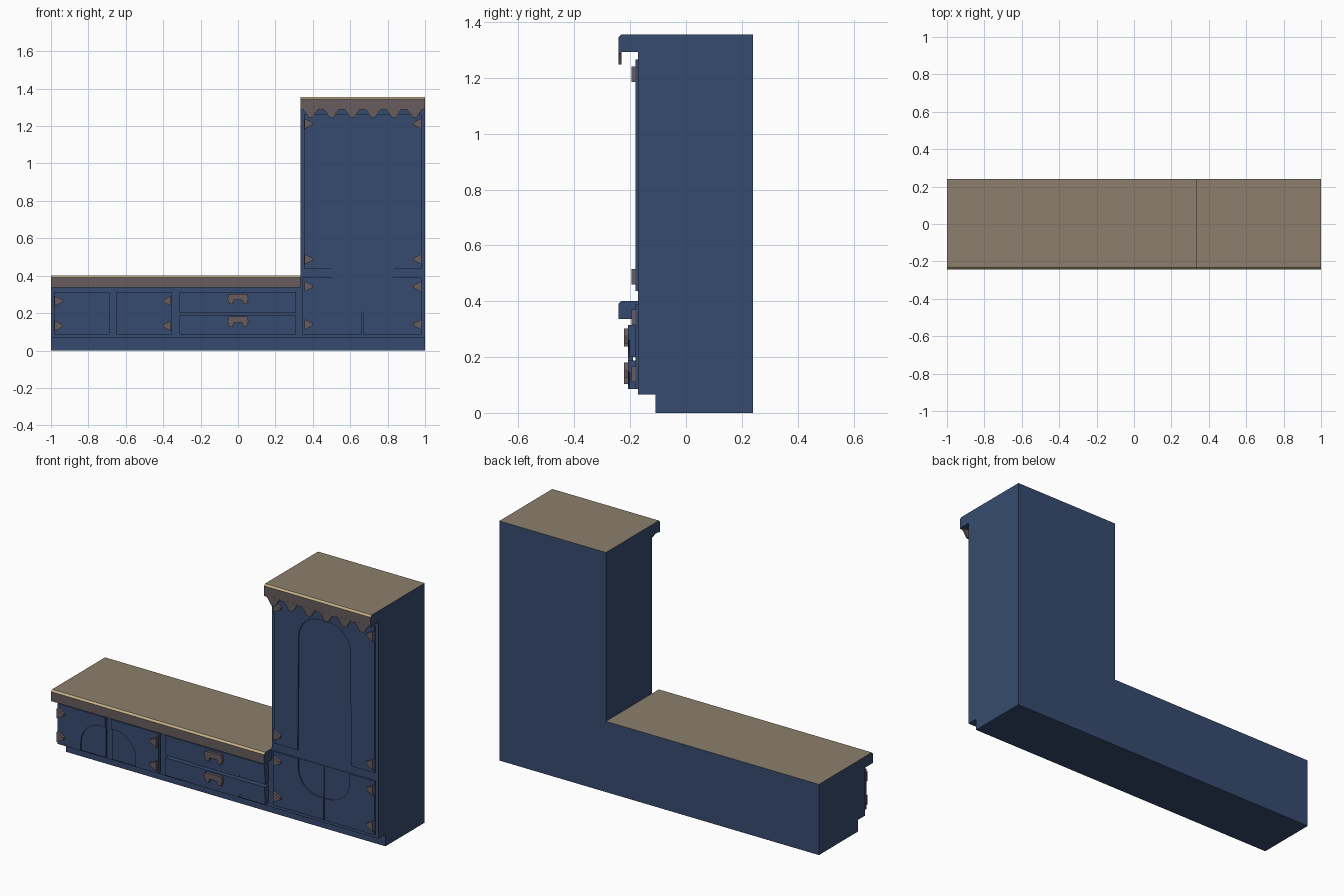
import bpy, bmesh, math

if "Cube" in bpy.data.objects:
    bpy.data.objects.remove(bpy.data.objects["Cube"])


def mat(name, rgb):
    m = bpy.data.materials.new(name)
    m.diffuse_color = (*rgb, 1)
    m.use_nodes = True
    m.node_tree.nodes["Principled BSDF"].inputs["Base Color"].default_value = m.diffuse_color
    return m


BLUE = mat("navy_paint", (0.037, 0.071, 0.160))
TOP = mat("tan_wood_top", (0.265, 0.212, 0.152))
DARK = mat("dark_wood", (0.138, 0.107, 0.112))
TRIM = mat("light_edge", (0.56, 0.44, 0.24))


def prism(name, pts, axis, a, b, mats):
    """Extrude a 2D outline: axis 'y' takes (x, z), axis 'x' takes (y, z)."""
    bm = bmesh.new()
    co = (lambda p, t: (p[0], t, p[1])) if axis == 'y' else (lambda p, t: (t, p[0], p[1]))
    lo = [bm.verts.new(co(p, a)) for p in pts]
    hi = [bm.verts.new(co(p, b)) for p in pts]
    bm.faces.new(lo)
    bm.faces.new(hi[::-1])
    n = len(pts)
    for i in range(n):
        j = (i + 1) % n
        bm.faces.new((lo[i], hi[i], hi[j], lo[j]))
    bmesh.ops.recalc_face_normals(bm, faces=bm.faces)
    me = bpy.data.meshes.new(name)
    bm.to_mesh(me)
    bm.free()
    for m in mats:
        me.materials.append(m)
    ob = bpy.data.objects.new(name, me)
    bpy.context.collection.objects.link(ob)
    return ob


def rect(x0, x1, z0, z1):
    return [(x0, z0), (x1, z0), (x1, z1), (x0, z1)]


def arc(cx, cz, rx, rz, a0, a1, n=8):
    return [(cx + rx * math.cos(math.radians(a0 + (a1 - a0) * i / n)),
             cz + rz * math.sin(math.radians(a0 + (a1 - a0) * i / n))) for i in range(n + 1)]


def mirror(pts, c):
    return [(2 * c - x, z) for x, z in pts]


# Cabinet carcasses: side profile with toe kick and overhanging top
def carcass(name, x0, x1, h):
    profile = [(0.24, 0), (-0.11, 0), (-0.11, 0.066), (-0.172, 0.066), (-0.172, h - 0.063),
               (-0.242, h - 0.063), (-0.242, h - 0.01), (-0.233, h), (0.24, h)]
    ob = prism(name, profile, 'x', x0, x1, [BLUE, TOP, DARK, TRIM])
    for p in ob.data.polygons:
        if p.normal.z > 0.95:
            p.material_index = 1
        elif p.normal.z > 0.3:
            p.material_index = 3
        elif p.normal.y < -0.9 and p.center.y < -0.2:
            p.material_index = 2


carcass("low_cabinet", -1, 0.333, 0.4)
carcass("tall_cabinet", 0.333, 1, 1.355)

# Scalloped valance under the tall top
pts = [(1, 1.295), (0.333, 1.295), (0.333, 1.288)]
step = 0.667 / 6
for i in range(6):
    c = 0.333 + step * (i + 0.5)
    pts += [(c - 0.040, 1.288), (c - 0.028, 1.273), (c - 0.012, 1.247),
            (c + 0.012, 1.247), (c + 0.028, 1.273), (c + 0.040, 1.288)]
pts.append((1, 1.288))
prism("scalloped_valance", pts, 'y', -0.2425, -0.231, [DARK])

# Tall upper door with arch-shaped recess open at the bottom
R = 0.13
prism("tall_door", [(0.352, 0.437), (0.5, 0.437)]
      + arc(0.505 + R, 1.21 - R, R, R, 180, 90)
      + arc(0.83 - R, 1.21 - R, R, R, 90, 0)
      + [(0.835, 0.437), (0.98, 0.437), (0.98, 1.265), (0.352, 1.265)],
      'y', -0.181, -0.17, [BLUE])
prism("tall_door_recess", rect(0.49, 0.84, 0.437, 1.22), 'y', -0.175, -0.17, [BLUE])

# Lower pair of doors on the tall cabinet, with the upside-down arch
left = ([(0.346, 0.086), (0.661, 0.086), (0.661, 0.21)]
        + arc(0.503 + R, 0.21 + R, R, R, 270, 180) + [(0.503, 0.39), (0.346, 0.39)])
left_back = rect(0.49, 0.661, 0.2, 0.39)
for side, f in (("left", lambda p: p), ("right", lambda p: mirror(p, 0.664))):
    prism("base_door_" + side, f(left), 'y', -0.181, -0.17, [BLUE])
    prism("base_door_recess_" + side, f(left_back), 'y', -0.175, -0.17, [BLUE])

# Low cabinet doors sharing an arch
left = ([(-0.984, 0.086), (-0.84, 0.086)] + arc(-0.84 + R, 0.26 - R, R, R, 180, 90)
        + [(-0.686, 0.26), (-0.686, 0.314), (-0.984, 0.314)])
left_back = rect(-0.984, -0.686, 0.086, 0.314)
for side, f in (("left", lambda p: p), ("right", lambda p: mirror(p, -0.668))):
    prism("low_door_" + side, f(left), 'y', -0.207, -0.2, [BLUE])
    prism("low_door_panel_" + side, f(left_back), 'y', -0.2, -0.19, [BLUE])

# Drawers with recessed lower corners and bracket handles
for name, z0, z1 in (("lower", 0.086, 0.187), ("upper", 0.201, 0.314)):
    corner = arc(-0.313, z0, 0.16, 0.06, 90, 0)
    front = corner + mirror(corner, -0.001)[::-1] + [(0.311, z1), (-0.313, z1)]
    prism(name + "_drawer_front", front, 'y', -0.207, -0.203, [BLUE])
    prism(name + "_drawer", rect(-0.313, 0.311, z0, z1), 'y', -0.203, -0.17, [BLUE])
    t = z1 - 0.012 if name == "upper" else z1 - 0.006
    half = [(0.022, t - 0.032), (0.03, t - 0.054), (0.047, t - 0.054), (0.056, t - 0.025), (0.05, t)]
    prism(name + "_handle", half + mirror(half, 0)[::-1], 'y', -0.222, -0.207, [DARK])

# Triangular hinges, wide at the hinge side
for group, xa, xb, heights, y in (("low", -0.98, -0.357, (0.265, 0.132), -0.207),
                                  ("base", 0.356, 0.98, (0.342, 0.139), -0.181),
                                  ("tall", 0.356, 0.98, (1.213, 0.488), -0.181)):
    for z in heights:
        for x, d in ((xa, 1), (xb, -1)):
            tri = [(x, z - 0.028), (x + d * 0.043, z - 0.006),
                   (x + d * 0.043, z + 0.006), (x, z + 0.028)]
            prism(group + "_hinge", tri, 'y', y - 0.015, y, [DARK])
